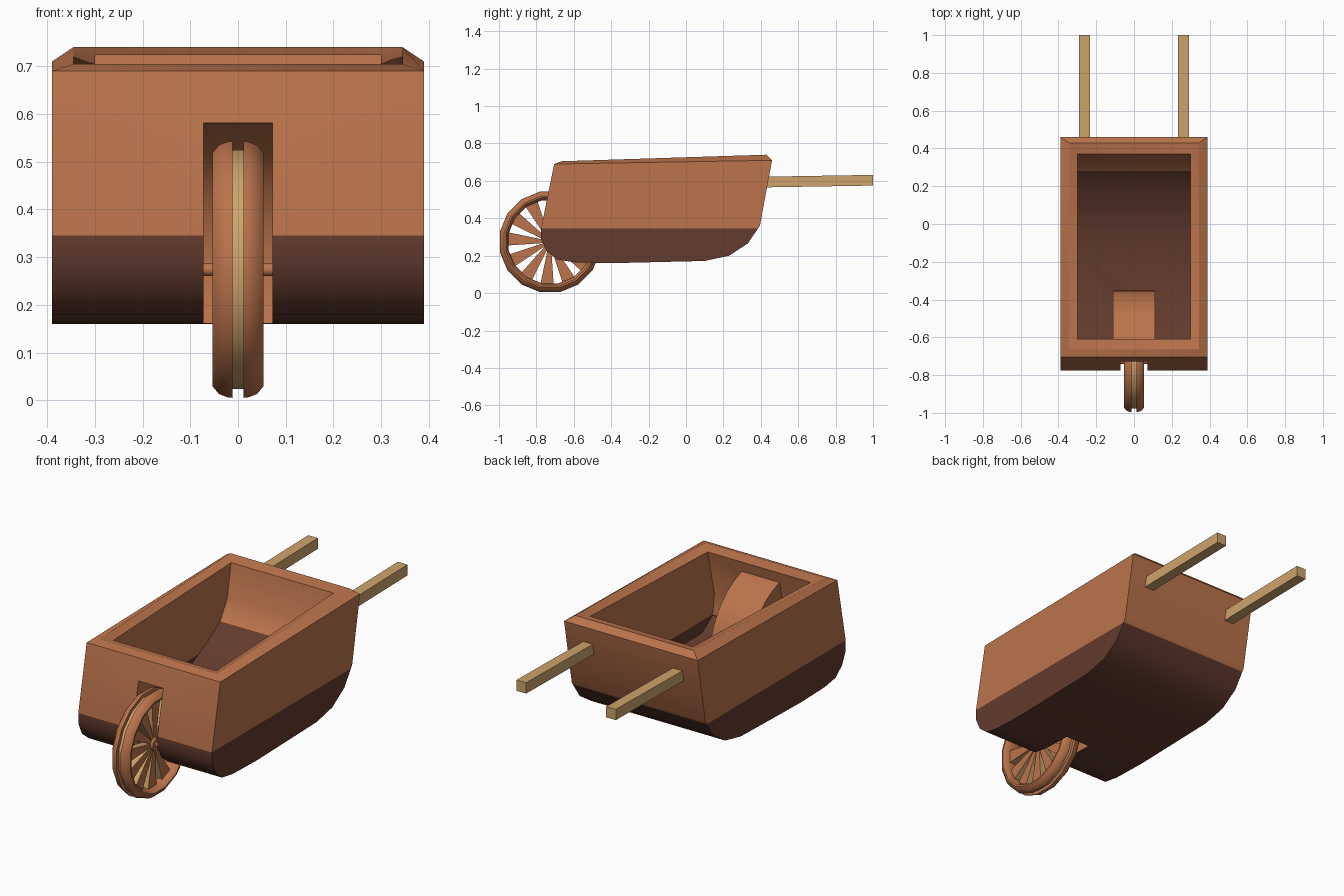
import bpy, bmesh, math
from mathutils import Vector

if "Cube" in bpy.data.objects:
    bpy.data.objects.remove(bpy.data.objects["Cube"])


def material(name, rgb):
    m = bpy.data.materials.new(name)
    m.diffuse_color = (*rgb, 1)
    m.use_nodes = True
    m.node_tree.nodes["Principled BSDF"].inputs["Base Color"].default_value = m.diffuse_color
    return m


BROWN = material("warm brown wood", (0.50, 0.175, 0.072))
DARK = material("dark brown wood", (0.125, 0.044, 0.027))
TAN = material("tan wood", (0.62, 0.37, 0.15))
AXLE = Vector((0, -0.727, 0.274))


def finish(name, bm, mats, rule=None):
    bmesh.ops.recalc_face_normals(bm, faces=bm.faces)
    bm.normal_update()
    if rule:
        for f in bm.faces:
            f.material_index = rule(f)
    me = bpy.data.meshes.new(name)
    bm.to_mesh(me)
    bm.free()
    ob = bpy.data.objects.new(name, me)
    bpy.context.collection.objects.link(ob)
    for m in mats:
        me.materials.append(m)
    return ob


def active(ob):
    bpy.ops.object.select_all(action='DESELECT')
    ob.select_set(True)
    bpy.context.view_layer.objects.active = ob


def smooth(ob):
    active(ob)
    bpy.ops.object.shade_smooth_by_angle(angle=math.radians(35))


def extrude(bm, pts, hx, closed=True):
    """Extrude a (y, z) profile across x; an open one leaves its top uncapped."""
    lo = [bm.verts.new((-hx, y, z)) for y, z in pts]
    hi = [bm.verts.new((hx, y, z)) for y, z in pts]
    n = len(pts)
    for i in range(n if closed else n - 1):
        j = (i + 1) % n
        bm.faces.new((lo[i], lo[j], hi[j], hi[i]))
    bm.faces.new(lo)
    bm.faces.new(hi)
    return [lo[0], hi[0], hi[-1], lo[-1]]


def arc(radius, a0, a1, n):
    angles = [math.radians(a0 + (a1 - a0) * i / n) for i in range(n + 1)]
    return [(AXLE.y + radius * math.cos(a), AXLE.z + radius * math.sin(a)) for a in angles]


# Tub: outer profile, ridged rim and hollow inside
outer = [(-.705, .69), (-.775, .345), (-.775, .29), (-.745, .225), (-.69, .18), (-.60, .165),
         (-.40, .16), (.10, .172), (.23, .20), (.33, .265), (.395, .36), (.46, .71)]
inner = [(-.61, .69), (-.665, .45), (-.65, .34), (-.56, .28), (-.15, .28), (.03, .31),
         (.17, .38), (.28, .45), (.34, .55), (.37, .725)]
bm = bmesh.new()
rim_out = extrude(bm, outer, .39, False)
rim_in = extrude(bm, inner, .30, False)
ridge = [bm.verts.new((x, y, z)) for x, y, z in
         ((-.345, -.665, .705), (.345, -.665, .705), (.345, .43, .74), (-.345, .43, .74))]
for a, b in ((rim_out, ridge), (ridge, rim_in)):
    for i in range(4):
        j = (i + 1) % 4
        bm.faces.new((a[i], a[j], b[j], b[i]))
bmesh.ops.bisect_plane(bm, geom=bm.verts[:] + bm.edges[:] + bm.faces[:],
                       plane_co=(0, 0, .345), plane_no=(0, 0, 1))


def tub_colour(f):
    z = f.calc_center_median().z
    return int(z < .345 or (z < .6 and f.normal.z > .6))


tub = finish("tub", bm, [BROWN, DARK], tub_colour)

# Wheel housing inside the tub
bm = bmesh.new()
extrude(bm, arc(.375, -8, 80, 10) + [(-.67, .22)], .11)
housing = finish("wheel_housing", bm, [BROWN])

# Wheel slot cut through both
bm = bmesh.new()
extrude(bm, arc(.307, 0, 360, 32)[:-1], .072)
cutter = finish("slot_cutter", bm, [BROWN])
cutter.hide_render = True
for ob in (tub, housing):
    mod = ob.modifiers.new("slot", 'BOOLEAN')
    mod.object = cutter
    mod.operation = 'DIFFERENCE'
    mod.solver = 'EXACT'
    active(ob)
    bpy.ops.object.modifier_apply(modifier=mod.name)
    smooth(ob)
bpy.data.objects.remove(cutter)

# Tyre: revolved section with a narrow tan groove in the tread
half = [(.012, .255), (.012, .274), (.022, .273), (.04, .266), (.053, .25), (.053, .241), (.04, .23), (.015, .226)]
section = half + [(-x, r) for x, r in reversed(half)]
N = 16
bm = bmesh.new()
rings = [[bm.verts.new((x, AXLE.y + r * math.cos(t), AXLE.z + r * math.sin(t))) for x, r in section]
         for t in (2 * math.pi * (i + .5) / N for i in range(N))]
for i in range(N):
    a, b = rings[i], rings[(i + 1) % N]
    for k in range(len(section)):
        m = (k + 1) % len(section)
        f = bm.faces.new((a[k], a[m], b[m], b[k]))
        f.material_index = int(m == 0)
smooth(finish("wheel_rim", bm, [BROWN, TAN]))

# Spokes: wedges widening to the rim, brown sides and tan edges
bm = bmesh.new()
for i in range(12):
    t = math.radians(30 * i - 4)
    d, s = Vector((math.cos(t), math.sin(t))), Vector((-math.sin(t), math.cos(t)))
    c = Vector((AXLE.y, AXLE.z))
    extrude(bm, [tuple(c + d * r + s * w) for r, w in ((.02, .007), (.232, .036), (.232, -.036), (.02, -.007))], .02)
finish("wheel_spokes", bm, [BROWN, TAN], lambda f: int(abs(f.normal.x) < .5))

# Hub and axle
for name, r, hx in (("wheel_hub", .034, .035), ("axle", .014, .08)):
    bm = bmesh.new()
    extrude(bm, arc(r, 0, 360, 12)[:-1], hx)
    smooth(finish(name, bm, [BROWN]))

# Handles
for side, name in ((-1, "left_handle"), (1, "right_handle")):
    bm = bmesh.new()
    extrude(bm, [(.40, .565), (1.0, .575), (1.0, .632), (.40, .622)], .028)
    finish(name, bm, [TAN]).location.x = side * .262
